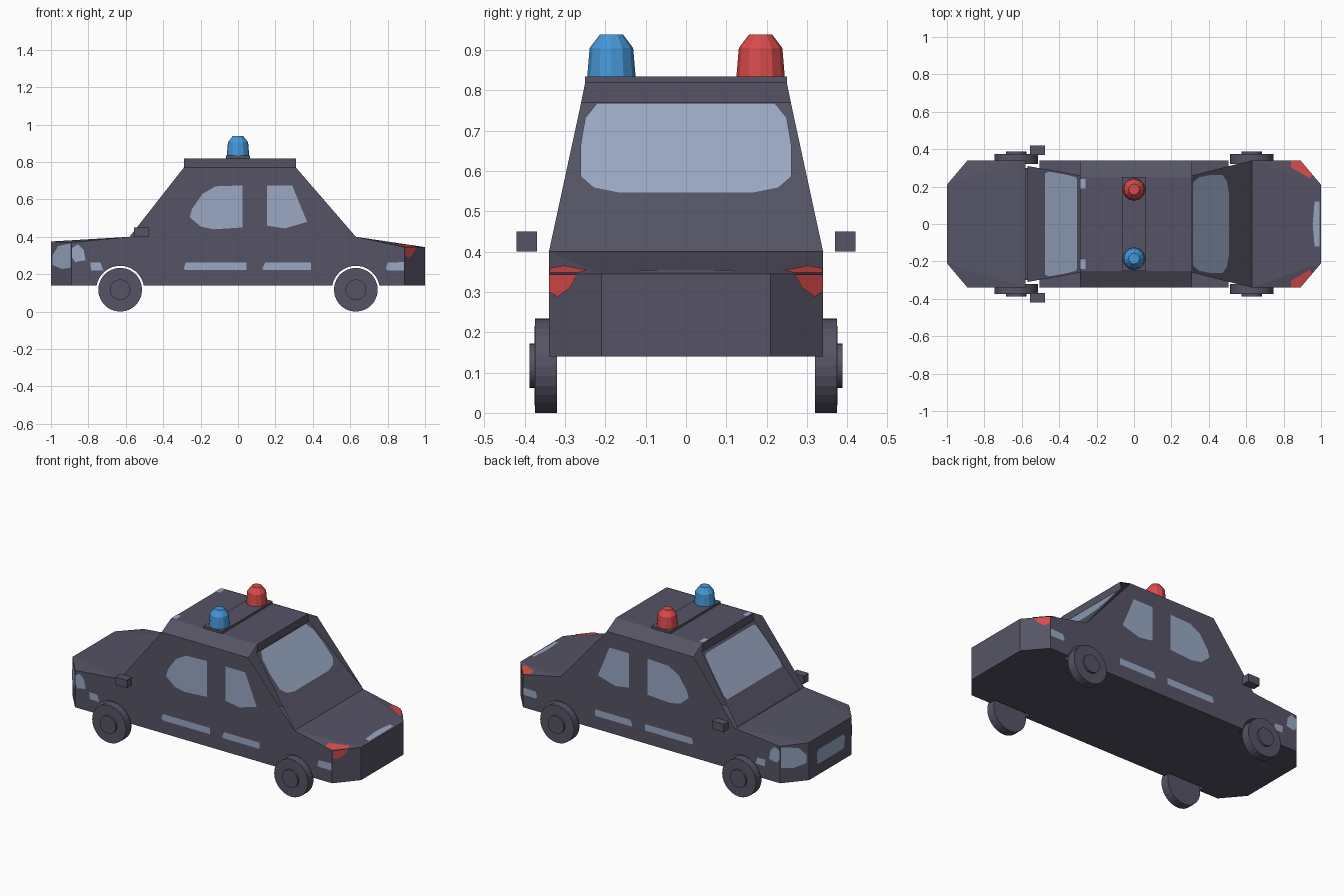
import bpy, bmesh, math
from mathutils import Vector

if "Cube" in bpy.data.objects:
    bpy.data.objects.remove(bpy.data.objects["Cube"])


def mat(name, col):
    m = bpy.data.materials.new(name)
    m.diffuse_color = (*col, 1)
    m.use_nodes = True
    m.node_tree.nodes["Principled BSDF"].inputs["Base Color"].default_value = m.diffuse_color
    return m


BODY = mat("dark_grey_paint", (0.092, 0.088, 0.130))
PALE = mat("pale_glass", (0.325, 0.395, 0.555))
BLUE = mat("blue_lamp", (0.06, 0.31, 0.68))
RED = mat("red_lamp", (0.70, 0.07, 0.07))


def finish(name, bm, m):
    me = bpy.data.meshes.new(name)
    bm.to_mesh(me)
    bm.free()
    me.materials.append(m)
    ob = bpy.data.objects.new(name, me)
    bpy.context.collection.objects.link(ob)
    return ob


def sheets(name, faces, m):
    bm = bmesh.new()
    for f in faces:
        bm.faces.new([bm.verts.new(p) for p in f])
    bmesh.ops.remove_doubles(bm, verts=bm.verts[:], dist=0.0005)
    bmesh.ops.recalc_face_normals(bm, faces=bm.faces[:])
    return finish(name, bm, m)


def plate(name, pts, out, m=PALE):
    """Flat painted detail, lifted slightly along the outward direction."""
    out = Vector(out).normalized()
    bm = bmesh.new()
    f = bm.faces.new([bm.verts.new(Vector(p) + out * 0.003) for p in pts])
    f.normal_update()
    if f.normal.dot(out) < 0:
        f.normal_flip()
    return finish(name, bm, m)


def box(name, x, y, z, m):
    bm = bmesh.new()
    bmesh.ops.create_cube(bm, size=1)
    for v in bm.verts:
        v.co = [(a + b) / 2 + c * (b - a) for c, (a, b) in zip(v.co, (x, y, z))]
    return finish(name, bm, m)


def lathe(name, rings, n, place, m):
    """Closed stack of rings (radius, height); place maps local to world."""
    bm = bmesh.new()
    loops = [[bm.verts.new(place(r * math.cos(2 * math.pi * i / n),
                                 r * math.sin(2 * math.pi * i / n), h)) for i in range(n)]
             for r, h in rings]
    for a, b in zip(loops, loops[1:]):
        for i in range(n):
            j = (i + 1) % n
            bm.faces.new((a[i], a[j], b[j], b[i]))
    bm.faces.new(loops[0])
    bm.faces.new(loops[-1])
    bmesh.ops.recalc_face_normals(bm, faces=bm.faces[:])
    return finish(name, bm, m)


W, N, F = 0.34, 0.21, 0.14      # half width, nose half width, floor height
AX, AZ, AR = 0.63, 0.117, 0.128  # wheel arch centre and radius

# Side outline with open wheel arches
a0 = math.asin((F - AZ) / AR)
arc = [(AR * math.cos(t), AZ + AR * math.sin(t))
       for t in [math.pi - a0 - (math.pi - 2 * a0) * i / 18 for i in range(19)]]
side = [(-0.89, F)] + [(x - AX, z) for x, z in arc] + [(x + AX, z) for x, z in arc]
side += [(0.89, F), (0.89, 0.345), (0.63, 0.40), (0.31, 0.77),
         (-0.29, 0.77), (-0.58, 0.40), (-0.89, 0.37)]

# Body shell: floor with arch notches, hood, trunk, ends
d = arc[-1][0]
edge = [(-1, N), (-0.89, W)]
for c in (-AX, AX):
    edge += [(c - d, W), (c - d, 0.30), (c + d, 0.30), (c + d, W)]
edge += [(0.89, W), (1, N)]
shell = [[(x, y, F) for x, y in edge] + [(x, -y, F) for x, y in reversed(edge)]]
for e, x0, zb, zc, ze in ((-1, 0.58, 0.40, 0.37, 0.375), (1, 0.63, 0.40, 0.345, 0.345)):
    shell.append([(e * x0, -W, zb), (e * x0, W, zb), (e, N, ze), (e, -N, ze)])
    shell.append([(e, -N, F), (e, N, F), (e, N, ze), (e, -N, ze)])
    for s in (-1, 1):
        shell.append([(e * x0, s * W, zb), (e * 0.89, s * W, zc), (e, s * N, ze)])
        shell.append([(e * 0.89, s * W, F), (e, s * N, F), (e, s * N, ze), (e * 0.89, s * W, zc)])
for s in (-1, 1):
    shell.append([(x, s * W, z) for x, z in side])
sheets("body_shell", shell, BODY)

# Roof with sloped side strips and short end walls
R = 0.25
roof = [[(-0.29, -R, 0.82), (0.31, -R, 0.82), (0.31, R, 0.82), (-0.29, R, 0.82)]]
for s in (-1, 1):
    roof.append([(-0.29, s * R, 0.82), (0.31, s * R, 0.82), (0.31, s * W, 0.77), (-0.29, s * W, 0.77)])
for x in (-0.29, 0.31):
    roof.append([(x, -R, 0.82), (x, R, 0.82), (x, 0.26, 0.77), (x, -0.26, 0.77)])
sheets("roof", roof, BODY)

# Sloped window frames
sheets("front_window_frame", [[(-0.57, -0.31, 0.395), (-0.57, 0.31, 0.395),
                               (-0.29, 0.26, 0.77), (-0.29, -0.26, 0.77)]], BODY)
sheets("rear_window_frame", [[(0.63, -W, 0.40), (0.63, W, 0.40),
                              (0.31, 0.26, 0.77), (0.31, -0.26, 0.77)]], BODY)


# Glass on the sloped frames, from half outlines (y, z)
def glass(name, half, fx, out):
    yz = half + [(-y, z) for y, z in reversed(half)]
    plate(name, [(fx(z), y, z) for y, z in yz], out)


glass("front_glass", [(0.27, 0.525), (0.28, 0.55), (0.265, 0.67), (0.25, 0.745), (0.235, 0.755)],
      lambda z: -0.29 + (z - 0.77) * 0.28 / 0.375, (-0.375, 0, 0.28))
glass("rear_glass", [(0.17, 0.545), (0.23, 0.557), (0.262, 0.585), (0.262, 0.66),
                     (0.25, 0.73), (0.22, 0.767)],
      lambda z: 0.31 + (0.77 - z) * 0.32 / 0.37, (0.37, 0, 0.32))

# Painted details on the sides
SIDE = {
    "front_door_window": [(-0.12, 0.67), (0.025, 0.675), (0.025, 0.45), (-0.13, 0.44), (-0.2, 0.455),
                          (-0.258, 0.505), (-0.245, 0.55), (-0.19, 0.63)],
    "rear_door_window": [(0.155, 0.675), (0.29, 0.675), (0.32, 0.60), (0.37, 0.48),
                         (0.25, 0.445), (0.155, 0.46)],
    "front_stripe": [(-0.29, 0.23), (-0.28, 0.262), (0.045, 0.262), (0.045, 0.222), (-0.28, 0.222)],
    "rear_stripe": [(0.13, 0.23), (0.145, 0.262), (0.39, 0.262), (0.39, 0.222), (0.14, 0.222)],
    "front_marker": [(-0.79, 0.262), (-0.735, 0.262), (-0.72, 0.22), (-0.785, 0.22)],
    "rear_marker": [(0.79, 0.23), (0.80, 0.262), (0.888, 0.265), (0.888, 0.22), (0.80, 0.22)],
    "headlight_side": [(-0.888, 0.29), (-0.888, 0.34), (-0.855, 0.36), (-0.825, 0.33),
                       (-0.815, 0.275), (-0.87, 0.265)],
}
HEAD = [(-0.99, 0.30), (-0.96, 0.35), (-0.892, 0.365), (-0.892, 0.235), (-0.94, 0.228), (-0.99, 0.25)]
TAIL = [(0.892, 0.343), (0.95, 0.343), (0.935, 0.31), (0.91, 0.288), (0.892, 0.30)]
TAIL_TOP = [(0.84, 0.338), (0.888, 0.338), (0.952, 0.264), (0.94, 0.243), (0.88, 0.28), (0.84, 0.30)]


def corner_y(x):
    return W - (abs(x) - 0.89) / 0.11 * (W - N)


for s, tag in ((-1, "right"), (1, "left")):
    for n, pts in SIDE.items():
        plate(f"{n}_{tag}", [(x, s * W, z) for x, z in pts], (0, s, 0))
    plate(f"headlight_{tag}", [(x, s * corner_y(x), z) for x, z in HEAD], (-0.13, s * 0.11, 0))
    plate(f"tail_light_{tag}", [(x, s * corner_y(x), z) for x, z in TAIL], (0.13, s * 0.11, 0), RED)
    plate(f"tail_light_top_{tag}",
          [(x, s * y, 0.345 - 0.2115 * (x - 0.89) - 0.179 * (y - W)) for x, y in TAIL_TOP],
          (0.2, s * 0.18, 1), RED)
    plate(f"roof_marker_{tag}", [(x, s * y, 0.82) for x, y in
                                 ((-0.289, 0.19), (-0.26, 0.19), (-0.26, 0.24), (-0.289, 0.24))], (0, 0, 1))
    # Mirrors
    ys = sorted((s * 0.37, s * 0.42))
    box(f"side_mirror_{tag}", (-0.555, -0.475), ys, (0.40, 0.45), BODY)
    # Wheels with hub step
    for c, end in ((-AX, "front"), (AX, "rear")):
        lathe(f"{end}_wheel_{tag}", [(0.117, 0.32), (0.117, 0.375), (0.055, 0.3755), (0.055, 0.388)], 28,
              lambda u, v, h: (c + u, s * h, AZ + v), BODY)

# Grille and trunk plate
plate("grille", [(-1, y, z) for y, z in ((-0.13, 0.21), (-0.14, 0.28), (-0.12, 0.30),
                                         (0.12, 0.30), (0.14, 0.28), (0.13, 0.21))], (-1, 0, 0))
plate("trunk_panel", [(x, y, 0.40 - (x - 0.63) * 0.055 / 0.37) for x, y in
                      ((0.965, -0.12), (0.955, 0), (0.965, 0.12), (0.992, 0.12), (0.992, -0.12))], (0.15, 0, 1))

# Light bar and two beacons
box("light_bar", (-0.065, 0.065), (-R, R), (0.82, 0.834), BODY)
for y, m, n in ((-0.185, BLUE, "blue_beacon"), (0.185, RED, "red_beacon")):
    lathe(n, [(0.06, 0.834), (0.054, 0.905), (0.029, 0.938)], 12,
          lambda u, v, h: (u, y + v, h), m)
